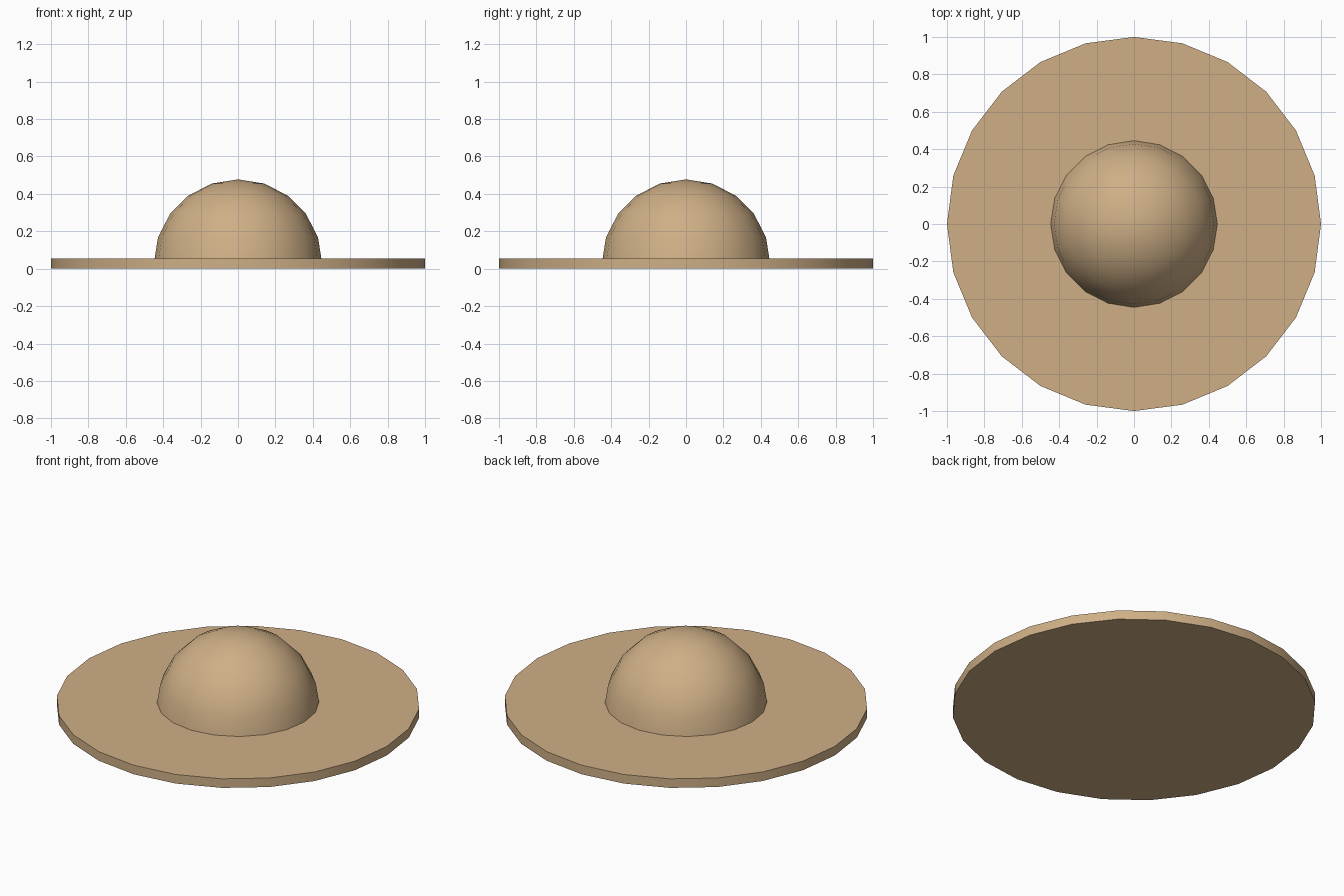
import bpy
import bmesh
import math

if "Cube" in bpy.data.objects:
    bpy.data.objects.remove(bpy.data.objects["Cube"])

BRIM_H = 0.055
DOME_R = 0.45

tan = bpy.data.materials.new("tan")
tan.diffuse_color = (0.62, 0.43, 0.24, 1)
tan.use_nodes = True
tan.node_tree.nodes["Principled BSDF"].inputs["Base Color"].default_value = tan.diffuse_color


def finish(obj, name):
    obj.name = name
    obj.data.materials.append(tan)
    bpy.ops.object.shade_smooth_by_angle(angle=math.radians(40))


# Brim: thin 24-sided disc
bpy.ops.mesh.primitive_cylinder_add(vertices=24, radius=1, depth=BRIM_H,
                                    location=(0, 0, BRIM_H / 2))
finish(bpy.context.object, "brim")

# Crown: upper half of a 20-segment sphere, seated in the middle of the brim
bpy.ops.mesh.primitive_uv_sphere_add(segments=20, ring_count=10, radius=DOME_R,
                                     location=(0, 0, BRIM_H / 2))
crown = bpy.context.object
bm = bmesh.new()
bm.from_mesh(crown.data)
bmesh.ops.delete(bm, geom=[v for v in bm.verts if v.co.z < -0.01], context='VERTS')
bmesh.ops.holes_fill(bm, edges=[e for e in bm.edges if e.is_boundary], sides=0)
bmesh.ops.recalc_face_normals(bm, faces=bm.faces[:])
bm.to_mesh(crown.data)
bm.free()
finish(crown, "crown")
